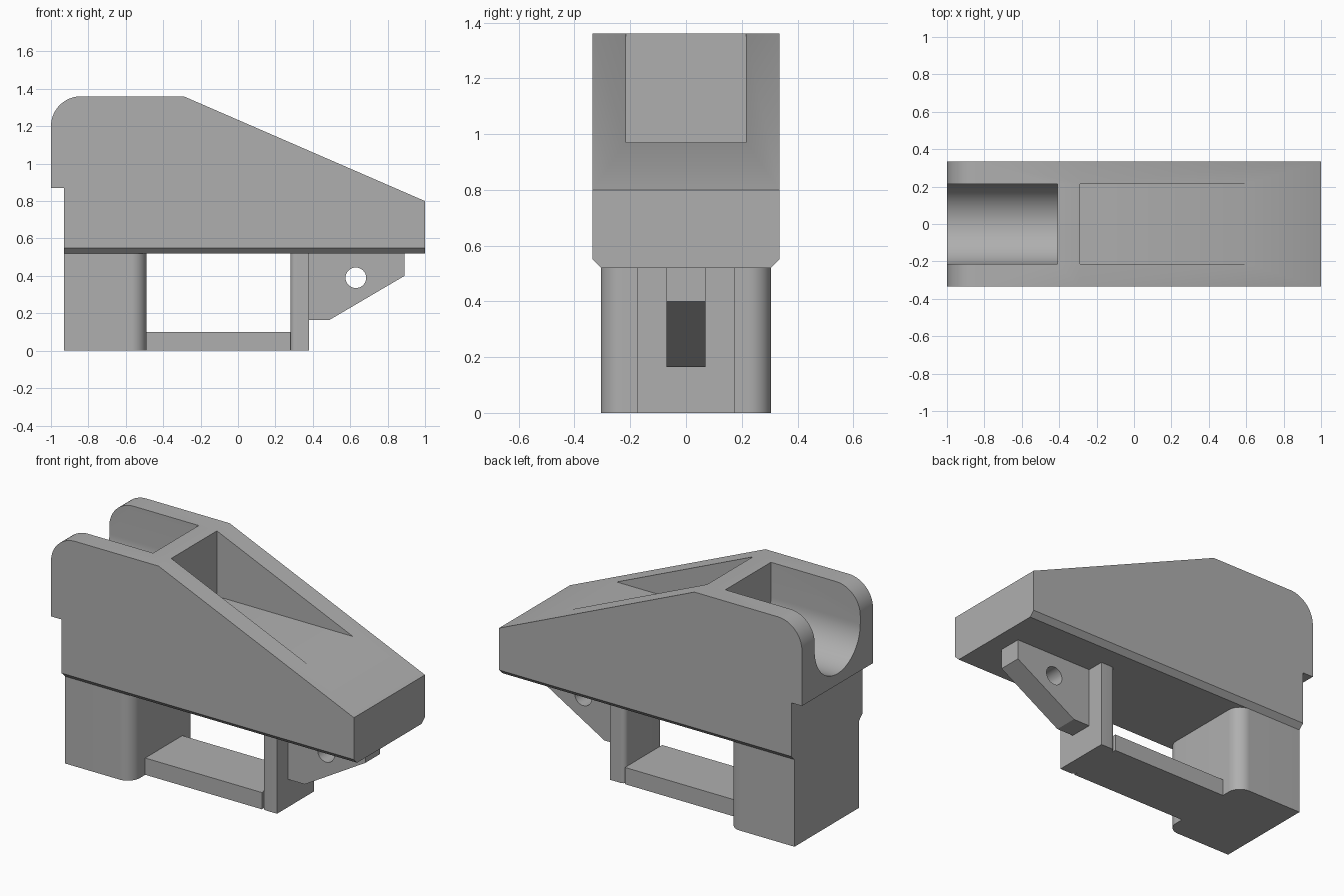
import bpy, bmesh, math
from mathutils import Vector

cube = bpy.data.objects.get("Cube")
if cube:
    bpy.data.objects.remove(cube, do_unlink=True)

grey = bpy.data.materials.new("plain grey")
grey.use_nodes = True
colour = (0.43, 0.43, 0.43, 1)
grey.diffuse_color = colour
grey.node_tree.nodes["Principled BSDF"].inputs["Base Color"].default_value = colour


def prism(name, outline, start, depth):
    """Sweep a closed outline of 3D points along depth."""
    bm = bmesh.new()
    face = bm.faces.new([bm.verts.new(Vector(p) + Vector(start)) for p in outline])
    swept = bmesh.ops.extrude_face_region(bm, geom=[face])["geom"]
    moved = [g for g in swept if isinstance(g, bmesh.types.BMVert)]
    bmesh.ops.translate(bm, verts=moved, vec=depth)
    bmesh.ops.recalc_face_normals(bm, faces=bm.faces)
    mesh = bpy.data.meshes.new(name)
    bm.to_mesh(mesh)
    bm.free()
    mesh.materials.append(grey)
    obj = bpy.data.objects.new(name, mesh)
    bpy.context.collection.objects.link(obj)
    return obj


def side_prism(name, points, half):
    """Side profile in x and z, centred across y."""
    return prism(name, [(x, 0, z) for x, z in points], (0, -half, 0), (0, 2 * half, 0))


def box(name, x0, x1, half, z0, z1):
    return side_prism(name, [(x0, z0), (x1, z0), (x1, z1), (x0, z1)], half)


def arc(cx, cy, r, a0, a1, n=16):
    angles = [math.radians(a0 + (a1 - a0) * i / n) for i in range(n + 1)]
    return [(cx + r * math.cos(a), cy + r * math.sin(a)) for a in angles]


def activate(obj):
    bpy.ops.object.select_all(action="DESELECT")
    obj.select_set(True)
    bpy.context.view_layer.objects.active = obj


def cut(obj, cutter):
    mod = obj.modifiers.new("cut", "BOOLEAN")
    mod.operation = "DIFFERENCE"
    mod.solver = "EXACT"
    mod.object = cutter
    activate(obj)
    bpy.ops.object.modifier_apply(modifier=mod.name)
    bpy.data.objects.remove(cutter, do_unlink=True)


def smooth(obj):
    activate(obj)
    bpy.ops.object.shade_smooth_by_angle(angle=math.radians(30))


# Wedge-shaped upper shell
profile = [(-0.93, 0.55), (-0.93, 0.87), (-1, 0.87)]
profile += arc(-0.84, 1.2, 0.16, 180, 90)
profile += [(-0.29, 1.36), (1, 0.8), (1, 0.55)]
shell = side_prism("upper_shell", profile, 0.335)

# Rounded open trough in the top
trough = arc(0, 1.15, 0.215, 180, 360, 32) + [(0.215, 1.5), (-0.215, 1.5)]
cut(shell, prism("trough_cutter", [(0, y, z) for y, z in trough],
                 (-1.1, 0, 0), (0.69, 0, 0)))

# Plain pocket in the sloping top
cut(shell, box("pocket_cutter", -0.29, 0.61, 0.215, 0.97, 1.5))
smooth(shell)

# Bevelled underside
underside = box("bevelled_underside", -0.93, 1, 0.335, 0.52, 0.55)
for v in underside.data.vertices:
    if v.co.z < 0.53:
        v.co.y *= 0.91

# Lower block with two rounded upright corners
plan = [(-0.93, -0.305)] + arc(-0.57, -0.225, 0.08, -90, 0)
plan += arc(-0.57, 0.225, 0.08, 0, 90) + [(-0.93, 0.305)]
block = prism("lower_block", [(x, y, 0) for x, y in plan], (0, 0, 0), (0, 0, 0.52))
smooth(block)

# Lower rail and its upright post
box("lower_rail", -0.49, 0.28, 0.175, 0, 0.1)
plan = arc(0.31, -0.145, 0.03, 180, 270, 6) + [(0.38, -0.175), (0.38, 0.175)]
plan += arc(0.31, 0.145, 0.03, 90, 180, 6)
post = prism("upright_post", [(x, y, 0) for x, y in plan], (0, 0, 0), (0, 0, 0.52))
smooth(post)

# Angled bracket with a round hole
bracket = side_prism("angled_bracket", [(0.38, 0.52), (0.89, 0.52), (0.89, 0.4),
                                        (0.49, 0.165), (0.38, 0.165)], 0.07)
cut(bracket, side_prism("hole_cutter", arc(0.63, 0.39, 0.055, 0, 348.75, 31), 0.2))
smooth(bracket)
